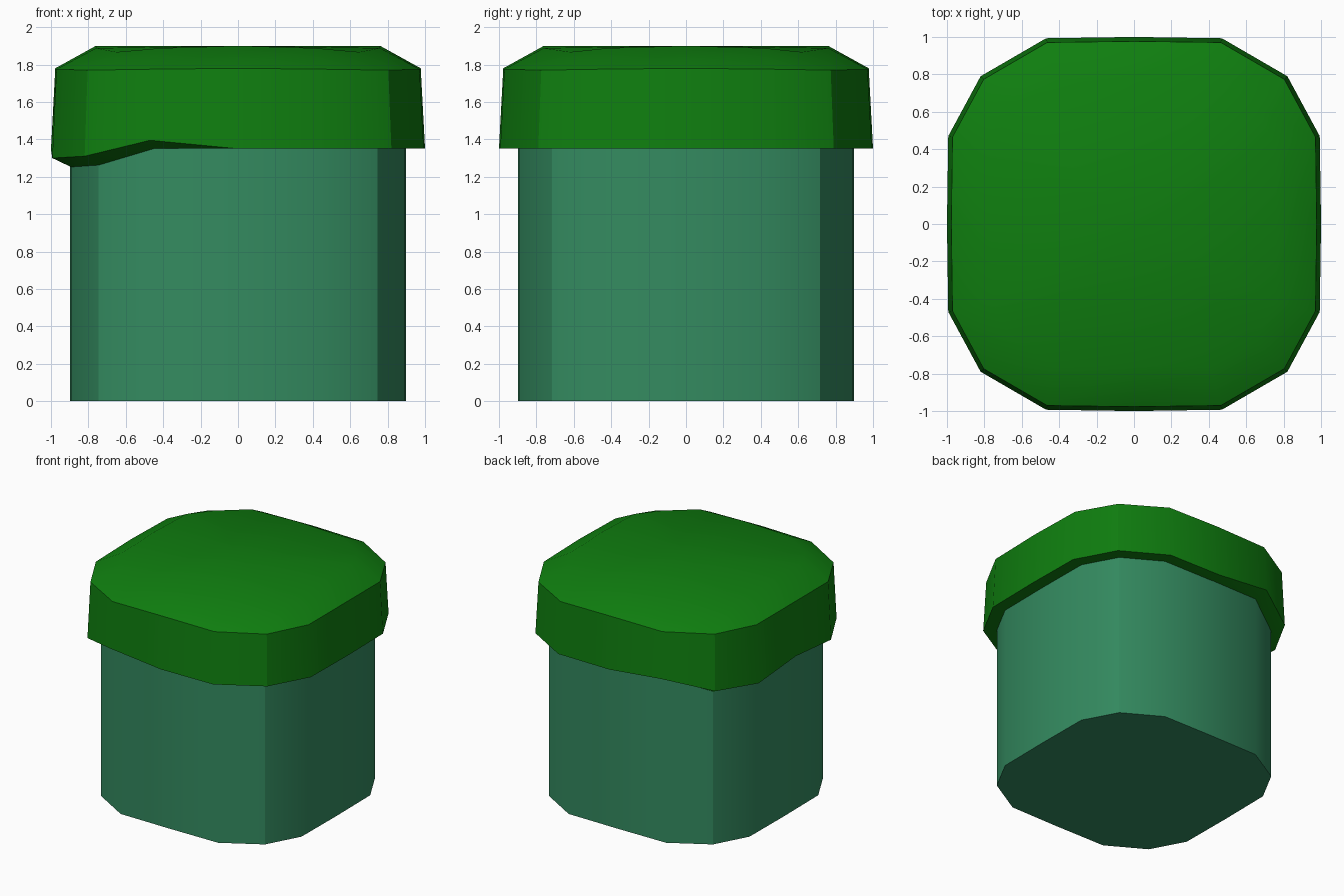
import bpy, bmesh, math

if "Cube" in bpy.data.objects:
    bpy.data.objects.remove(bpy.data.objects["Cube"])

# Rounded-square outline with 16 points, counter-clockwise from +x
QUAD = [(1.0, 0.0), (0.993, 0.47), (0.82, 0.79), (0.47, 0.993), (0.0, 1.0)]
RIGHT = QUAD + [(-x, y) for x, y in QUAD[-2::-1]]
OUTLINE = RIGHT + [(x, -y) for x, y in RIGHT[-2:0:-1]]
N = len(OUTLINE)


def inset(d):
    """The outline moved inward by distance d along its normals."""
    pts = []
    for i, (x, y) in enumerate(OUTLINE):
        (ax, ay), (bx, by) = OUTLINE[i - 1], OUTLINE[(i + 1) % N]
        tx, ty = bx - ax, by - ay
        length = math.hypot(tx, ty)
        pts.append((x - d * ty / length, y + d * tx / length))
    return pts


def per_point(*q):
    """Heights for one quadrant, mirrored to all 16 points."""
    half = list(q) + list(q[-2::-1])
    return half + half[-2:0:-1]


def material(name, color):
    m = bpy.data.materials.new(name)
    m.diffuse_color = (*color, 1)
    m.use_nodes = True
    m.node_tree.nodes["Principled BSDF"].inputs["Base Color"].default_value = m.diffuse_color
    return m


def loft(name, rings, top, mat):
    """Skin a stack of (inset, heights) rings; fan the top to a centre point."""
    bm = bmesh.new()
    loops = [[bm.verts.new((x, y, z)) for (x, y), z in zip(inset(d), zs)]
             for d, zs in rings]
    for a, b in zip(loops, loops[1:]):
        for i in range(N):
            j = (i + 1) % N
            bm.faces.new((a[i], a[j], b[j], b[i]))
    bm.faces.new(loops[0][::-1])
    centre = bm.verts.new((0, 0, top))
    for i in range(N):
        bm.faces.new((loops[-1][i], loops[-1][(i + 1) % N], centre))
    bmesh.ops.recalc_face_normals(bm, faces=bm.faces)
    me = bpy.data.meshes.new(name)
    bm.to_mesh(me)
    bm.free()
    me.materials.append(mat)
    ob = bpy.data.objects.new(name, me)
    bpy.context.collection.objects.link(ob)
    bpy.context.view_layer.objects.active = ob
    ob.select_set(True)
    bpy.ops.object.shade_smooth_by_angle(angle=math.radians(30))
    ob.select_set(False)
    return ob


# Trunk block
loft("trunk", [(0.103, [0] * N), (0.103, [1.45] * N)], 1.45,
     material("trunk_green", (0.034, 0.258, 0.117)))

# Cap: flat rim on the right, wavy drooping rim on the left
outer, inner = [1.35] * N, [1.35] * N
for k, zo, zi in ((5, 1.395, 1.35), (6, 1.31, 1.26), (7, 1.30, 1.25), (8, 1.345, 1.31)):
    for i in {k, N - k}:
        outer[i], inner[i] = zo, zi
shoulder = per_point(1.78, 1.775, 1.77, 1.775, 1.78)
crown = per_point(1.9, 1.888, 1.867, 1.888, 1.9)
loft("cap", [(0.108, inner), (0, outer), (0.023, shoulder), (0.24, crown)], 1.9,
     material("cap_green", (0.0048, 0.209, 0.0048)))
